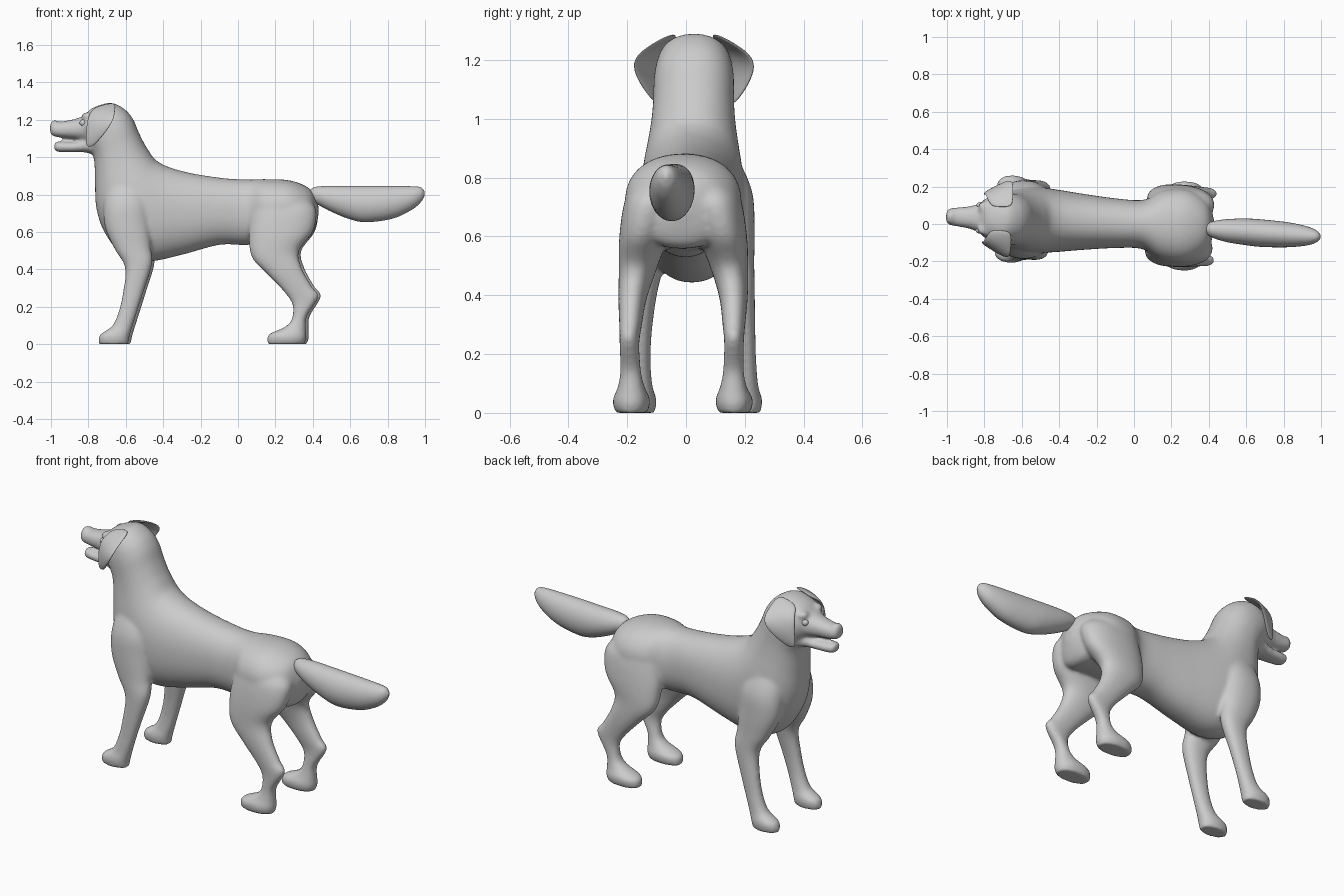
import bpy, bmesh, math
from mathutils import Vector

TURN = -0.04  # the whole animal is turned slightly about z


def finish(name, bm):
    bmesh.ops.recalc_face_normals(bm, faces=bm.faces)
    mesh = bpy.data.meshes.new(name)
    bm.to_mesh(mesh)
    bm.free()
    for p in mesh.polygons:
        p.use_smooth = True
    ob = bpy.data.objects.new(name, mesh)
    bpy.context.collection.objects.link(ob)
    ob.rotation_euler.z = TURN
    return ob


def spline(keys, steps=6):
    """Smoothly interpolate rows of numbers."""
    out = []
    for i in range(len(keys) - 1):
        a, b = keys[max(i - 1, 0)], keys[i]
        c, d = keys[i + 1], keys[min(i + 2, len(keys) - 1)]
        for s in range(steps):
            t = s / steps
            out.append([0.5 * (2 * q + (r - p) * t + (2 * p - 5 * q + 4 * r - u) * t * t
                               + (3 * q - p - 3 * r + u) * t ** 3)
                        for p, q, r, u in zip(a, b, c, d)])
    out.append(list(keys[-1]))
    return out


def loft(bm, keys, side=1, n=48, k=0.9):
    """Skin oval sections: x1, z1, x2, z2 (outline ends), y centre, half width."""
    power = lambda v: math.copysign(abs(v) ** k, v)
    rings = []
    for x1, z1, x2, z2, y, w in spline(keys):
        c = Vector(((x1 + x2) / 2, y * side, (z1 + z2) / 2))
        m = Vector(((x2 - x1) / 2, 0, (z2 - z1) / 2))
        rings.append([bm.verts.new(c + m * power(math.cos(a)) + Vector((0, w * power(math.sin(a)), 0)))
                      for a in (2 * math.pi * i / n for i in range(n))])
    for r, s in zip(rings, rings[1:]):
        for i in range(n):
            j = (i + 1) % n
            bm.faces.new((r[i], r[j], s[j], s[i]))
    bm.faces.new(rings[0])
    bm.faces.new(rings[-1])


def ball(bm, loc, scale):
    res = bmesh.ops.create_uvsphere(bm, u_segments=20, v_segments=12, radius=1)
    for v in res["verts"]:
        v.co = Vector(a * b for a, b in zip(v.co, scale)) + Vector(loc)


# Rump, torso, neck and skull in one sweep
trunk = [(.43, .68, .43, .75, 0, .03), (.385, .57, .385, .83, 0, .14), (.28, .56, .28, .875, 0, .195),
         (.15, .55, .15, .882, 0, .185), (.05, .53, .05, .88, 0, .132), (-.1, .531, -.08, .888, 0, .132),
         (-.3, .478, -.25, .914, 0, .15), (-.48, .443, -.37, .947, 0, .168), (-.62, .48, -.43, .977, 0, .175),
         (-.715, .6, -.455, 1.0, 0, .17), (-.758, .73, -.475, 1.03, 0, .158), (-.765, .87, -.50, 1.07, 0, .145),
         (-.768, .97, -.53, 1.13, 0, .138), (-.78, 1.02, -.56, 1.2, 0, .137), (-.80, 1.055, -.605, 1.255, 0, .133),
         (-.825, 1.09, -.68, 1.29, 0, .12), (-.84, 1.12, -.775, 1.264, 0, .09), (-.85, 1.15, -.825, 1.222, 0, .045)]
# Upper muzzle and lower jaw
muzzle = [(-.74, 1.08, -.74, 1.25, 0, .1), (-.82, 1.088, -.82, 1.222, 0, .08), (-.88, 1.098, -.88, 1.202, 0, .06),
          (-.95, 1.105, -.95, 1.19, 0, .05), (-.99, 1.112, -.99, 1.186, 0, .043), (-1.006, 1.13, -1.006, 1.175, 0, .024)]
jaw = [(-.74, 1.0, -.74, 1.11, 0, .09), (-.81, 1.024, -.81, 1.1, 0, .068), (-.87, 1.026, -.87, 1.083, 0, .054),
       (-.96, 1.027, -.96, 1.083, 0, .042), (-.982, 1.036, -.982, 1.079, 0, .026)]
# Legs, from shoulder or hip down to the paw
front_leg = [(-.65, .91, -.57, .92, .07, .04), (-.70, .83, -.51, .85, .09, .075), (-.715, .73, -.475, .76, .115, .088),
             (-.705, .62, -.465, .64, .13, .08), (-.655, .51, -.46, .52, .15, .06), (-.598, .41, -.453, .43, .165, .048),
             (-.608, .28, -.498, .28, .176, .038), (-.633, .17, -.533, .17, .18, .036), (-.668, .095, -.56, .085, .18, .042),
             (-.732, .05, -.575, .035, .18, .054), (-.738, .0, -.578, .0, .18, .046)]
hind_leg = [(.14, .8, .34, .81, .08, .05), (.085, .745, .4, .755, .1, .085), (.07, .68, .425, .7, .115, .09),
            (.063, .57, .405, .6, .138, .08), (.083, .46, .333, .5, .158, .062), (.168, .37, .347, .41, .172, .048),
            (.253, .28, .402, .31, .176, .038), (.298, .21, .438, .255, .178, .033), (.293, .13, .377, .15, .175, .036),
            (.253, .09, .37, .085, .174, .046), (.17, .05, .372, .035, .175, .064), (.164, .0, .362, .0, .175, .054)]

# Body: all overlapping volumes fused and softened into one skin
bm = bmesh.new()
for keys in (trunk, muzzle, jaw):
    loft(bm, keys)
for side in (1, -1):
    loft(bm, front_leg, side)
    loft(bm, hind_leg, side)
    ball(bm, (-.80, .06 * side, 1.22), (.038, .032, .02))    # brow
ball(bm, (-.98, 0, 1.172), (.026, .038, .026))               # nose
body = finish("body", bm)
fuse = body.modifiers.new("fuse", 'REMESH')
fuse.mode = 'VOXEL'
fuse.voxel_size = 0.009
fuse.use_smooth_shade = True
soft = body.modifiers.new("soften", 'SMOOTH')
soft.factor = 0.5
soft.iterations = 12

# Eyes
for side, label in ((1, "left"), (-1, "right")):
    bm = bmesh.new()
    ball(bm, (-.824, .066 * side, 1.183), (.021, .018, .018))
    finish("eye_" + label, bm)

# Drooping ears: thin folded flaps
ear = [[(-.77, .06, 1.262), (-.72, .06, 1.28), (-.645, .06, 1.295)],
       [(-.80, .125, 1.22), (-.74, .14, 1.245), (-.65, .15, 1.25)],
       [(-.81, .13, 1.14), (-.755, .17, 1.16), (-.65, .235, 1.19)],
       [(-.81, .125, 1.055), (-.79, .13, 1.05), (-.765, .14, 1.055)]]
for side, label in ((1, "left"), (-1, "right")):
    bm = bmesh.new()
    rows = [[bm.verts.new((x, y * side, z)) for x, y, z in row] for row in ear]
    for r, s in zip(rows, rows[1:]):
        for i in range(2):
            bm.faces.new((r[i], r[i + 1], s[i + 1], s[i]))
    ob = finish("ear_" + label, bm)
    thick = ob.modifiers.new("thickness", 'SOLIDIFY')
    thick.thickness = 0.016
    thick.offset = 0
    ob.modifiers.new("round", 'SUBSURF').levels = 3
    ob.modifiers["round"].render_levels = 3

# Bushy tail
bm = bmesh.new()
loft(bm, [(.375, .77, .375, .81, -.01, .015), (.42, .75, .405, .838, -.012, .04), (.5, .708, .48, .846, -.015, .06),
          (.6, .668, .6, .846, -.018, .071), (.69, .652, .7, .846, -.022, .073), (.83, .672, .83, .845, -.025, .066),
          (.93, .718, .93, .844, -.027, .05), (.98, .76, .98, .838, -.028, .03), (1.0, .795, 1.0, .815, -.028, .008)], k=1)
finish("tail", bm)
